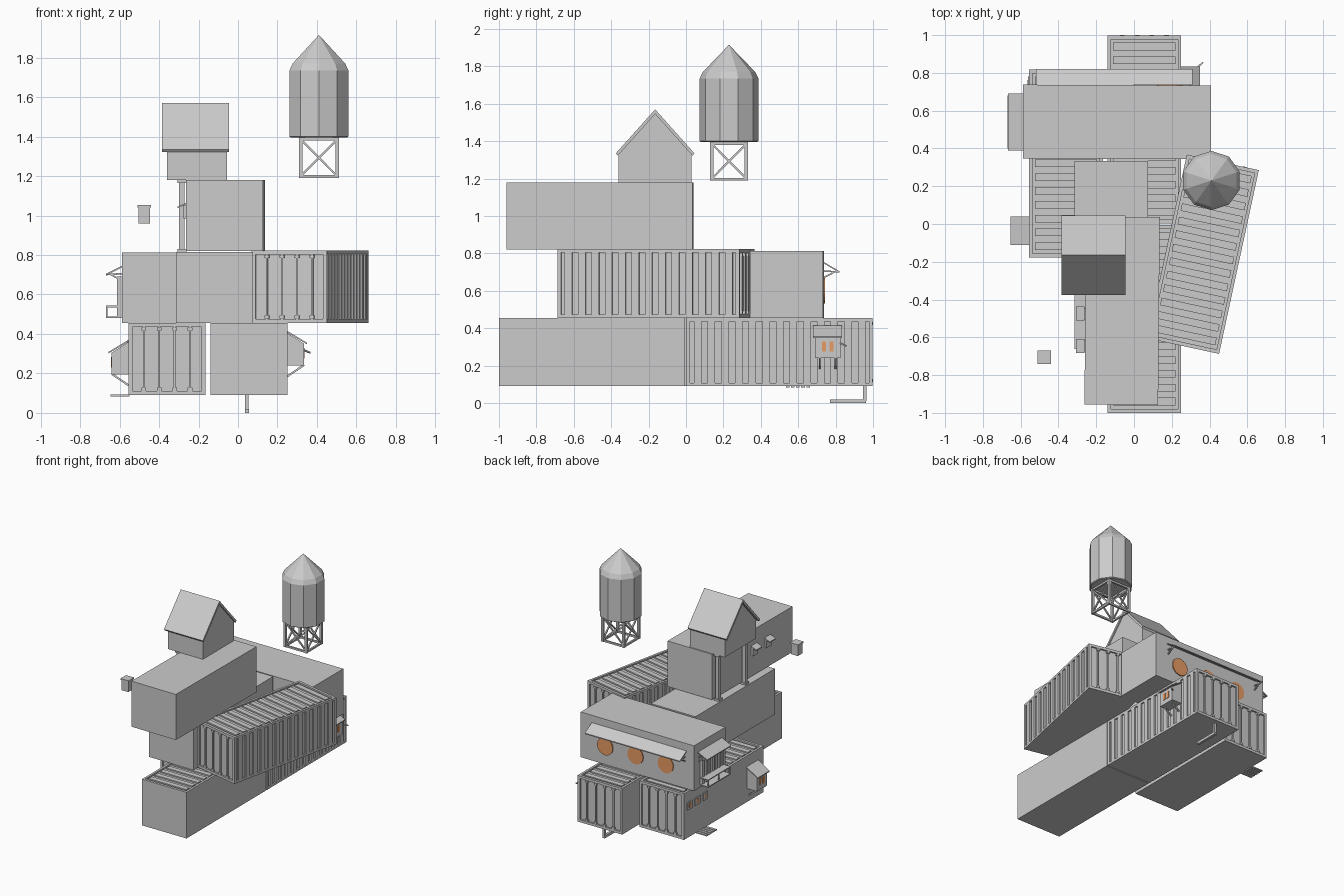
import bpy, bmesh, math
from mathutils import Matrix, Vector

if "Cube" in bpy.data.objects:
    bpy.data.objects.remove(bpy.data.objects["Cube"])


def material(name, rgb):
    m = bpy.data.materials.new(name)
    m.use_nodes = True
    m.diffuse_color = (*rgb, 1)
    m.node_tree.nodes["Principled BSDF"].inputs["Base Color"].default_value = (*rgb, 1)
    return m


GREY = material("plain grey", (0.6, 0.6, 0.6))
ORANGE = material("warm orange", (0.8, 0.33, 0.13))


def finish(name, bm, mat=GREY, loc=(0, 0, 0), turn=0):
    bmesh.ops.recalc_face_normals(bm, faces=bm.faces)
    me = bpy.data.meshes.new(name)
    bm.to_mesh(me)
    bm.free()
    me.materials.append(mat)
    ob = bpy.data.objects.new(name, me)
    ob.location = loc
    ob.rotation_euler.z = math.radians(turn)
    bpy.context.collection.objects.link(ob)
    return ob


def add_box(bm, lo, hi):
    lo, hi = Vector(lo), Vector(hi)
    m = Matrix.Translation((lo + hi) / 2) @ Matrix.Diagonal((*(hi - lo), 1))
    bmesh.ops.create_cube(bm, size=1, matrix=m)


def add_bar(bm, a, b, w):
    a, b = Vector(a), Vector(b)
    d = b - a
    m = Matrix.Translation((a + b) / 2) @ d.to_track_quat('Z', 'Y').to_matrix().to_4x4()
    bmesh.ops.create_cube(bm, size=1, matrix=m @ Matrix.Diagonal((w, w, d.length, 1)))


def add_prism(bm, profile, axis, a, b):
    """Extrude a closed 2D profile from a to b along axis 0 (y, z) or 1 (x, z)."""
    place = lambda t, p: (t, p[0], p[1]) if axis == 0 else (p[0], t, p[1])
    f = bm.faces.new([bm.verts.new(place(a, p)) for p in profile])
    step = (b - a, 0, 0) if axis == 0 else (0, b - a, 0)
    res = bmesh.ops.extrude_face_region(bm, geom=[f], use_keep_orig=True)
    bmesh.ops.translate(bm, vec=step, verts=[v for v in res["geom"] if isinstance(v, bmesh.types.BMVert)])


def box(name, lo, hi, mat=GREY):
    bm = bmesh.new()
    add_box(bm, lo, hi)
    return finish(name, bm, mat)


W, L, H, D = 0.39, 0.995, 0.365, 0.012


def container(name, loc, turn=0, sides=(), top=False, doors=(), height=H):
    """Cargo box along y; sides and doors hold -1 or 1 for the faces with relief."""
    bm = bmesh.new()
    x, y, h = W / 2, L / 2, height
    cut = lambda s, group: D if s in group else 0
    add_box(bm, (-x + cut(-1, sides), -y + cut(-1, doors), 0),
            (x - cut(1, sides), y - cut(1, doors), h - (D if top else 0)))
    pitch = (L - 0.045) / 13
    starts = [-y + 0.04 + i * pitch for i in range(13)]
    for s in sides:
        a, b = sorted((s * x, s * (x - D)))
        for u in starts:
            add_box(bm, (a, u, 0.018), (b, u + pitch * 0.55, h - 0.018))
        for z in (0, h - 0.018):
            add_box(bm, (a, -y, z), (b, y, z + 0.018))
        for v in (-y, y - 0.02):
            add_box(bm, (a, v, 0), (b, v + 0.02, h))
    if top:
        for u in starts:
            add_box(bm, (-x + 0.03, u, h - D), (x - 0.03, u + pitch * 0.55, h - 0.002))
        for s in (-1, 1):
            add_box(bm, (min(s * x, s * (x - 0.018)), -y, h - D), (max(s * x, s * (x - 0.018)), y, h))
            add_box(bm, (-x, min(s * y, s * (y - 0.02)), h - D), (x, max(s * y, s * (y - 0.02)), h))
    for s in doors:
        a, b = sorted((s * y, s * (y - D)))
        for u in (-x, x - 0.02):
            add_box(bm, (u, a, 0), (u + 0.02, b, h))
        for z in (0, h - 0.02):
            add_box(bm, (-x, a, z), (x, b, z + 0.02))
        # Lock bars with keepers at both ends
        for u in (-0.117, -0.039, 0.039, 0.117):
            add_bar(bm, (u, s * (y - 0.006), 0.01), (u, s * (y - 0.006), h - 0.01), 0.01)
            for z in (0.022, h - 0.038):
                add_box(bm, (u - 0.012, min(a, b), z), (u + 0.012, max(a, b) + 0.002 * (s > 0), z + 0.016))
    return finish(name, bm, GREY, loc, turn)


# Stacked containers
container("ground_front_container", (0.055, -0.5025, 0.09), top=True)
container("ground_rear_container", (0.055, 0.5, 0.09), sides=(1,), top=True, doors=(1,))
container("ground_side_container", (-0.36, 0.32, 0.09), top=True, doors=(-1, 1))
container("middle_cross_container", (-0.09, 0.54, 0.455), 89.7, height=0.357)
container("middle_side_container", (-0.12, -0.165, 0.455), height=0.36)
container("middle_angled_container", (0.365, -0.16, 0.455), -12.2, (-1, 1), True, (-1, 1), 0.368)
container("upper_container", (-0.063, -0.46, 0.82), -0.5, height=0.36)

# Gabled cabin with an overhanging roof
bm = bmesh.new()
add_prism(bm, [(-0.36, 1.18), (0.03, 1.18), (0.03, 1.34), (-0.165, 1.55), (-0.36, 1.34)], 0, -0.36, -0.055)
finish("cabin_walls", bm)
bm = bmesh.new()
add_prism(bm, [(-0.375, 1.335), (-0.165, 1.57), (0.045, 1.335), (0.035, 1.322),
               (-0.165, 1.545), (-0.365, 1.322)], 0, -0.385, -0.045)
finish("cabin_roof", bm)
for y in (-0.33, 0.005):
    bm = bmesh.new()
    add_box(bm, (-0.298, y - 0.014, 0.815), (-0.27, y + 0.014, 1.18))
    for z in (0.815, 1.165):
        add_box(bm, (-0.306, y - 0.022, z), (-0.262, y + 0.022, z + 0.015))
    finish("cabin_post", bm)

# Water tower: ten-sided tank on a braced stand
TX, TY = 0.41, 0.23
bm = bmesh.new()
rings = [(0.15, 1.395), (0.157, 1.4), (0.157, 1.735), (0.14, 1.77)]
loops = []
for r, z in rings:
    loops.append([bm.verts.new((r * math.sin(i * math.tau / 10), r * math.cos(i * math.tau / 10), z))
                  for i in range(10)])
tip = bm.verts.new((0, 0, 1.915))
bm.faces.new(loops[0])
for i in range(10):
    j = (i + 1) % 10
    for lower, upper in zip(loops, loops[1:]):
        bm.faces.new((lower[i], lower[j], upper[j], upper[i]))
    bm.faces.new((loops[-1][i], loops[-1][j], tip))
finish("tower_tank", bm, loc=(TX, TY, 0))
bm = bmesh.new()
corners = [(-0.092, -0.092), (0.092, -0.092), (0.092, 0.092), (-0.092, 0.092)]
for (ax, ay), (bx, by) in zip(corners, corners[1:] + corners[:1]):
    add_bar(bm, (ax, ay, 1.19), (ax, ay, 1.4), 0.018)
    for z in (1.197, 1.387):
        add_bar(bm, (ax, ay, z), (bx, by, z), 0.014)
    add_bar(bm, (ax, ay, 1.2), (bx, by, 1.385), 0.01)
    add_bar(bm, (bx, by, 1.2), (ax, ay, 1.385), 0.01)
finish("tower_stand", bm, loc=(TX, TY, 0))


def awning(bm, axis, wall, s, a, b, z, reach, drop, strut=True):
    """Sloping sheet and wall struts; s is the outward direction."""
    out = wall + s * reach
    add_prism(bm, [(wall, z), (out, z - drop), (out, z - drop - 0.008), (wall, z - 0.008)], axis, a, b)
    if strut:
        at = lambda t, d, h: (t, d, h) if axis == 0 else (d, t, h)
        for t in (a + 0.012, b - 0.012):
            add_bar(bm, at(t, wall, z - drop - 0.035), at(t, wall + s * reach * 0.8, z - drop), 0.008)
            add_bar(bm, at(t, wall, z - drop), at(t, out, z - drop - 0.004), 0.008)


# Long rear awning, end awning and counter on the cross container
bm = bmesh.new()
awning(bm, 0, 0.735, 1, -0.52, 0.31, 0.755, 0.085, 0.05)
finish("rear_awning", bm)
bm = bmesh.new()
awning(bm, 1, -0.588, -1, 0.39, 0.69, 0.745, 0.08, 0.04)
finish("end_awning", bm)
bm = bmesh.new()
for i in range(7):
    y = 0.4 + i * 0.04
    add_box(bm, (-0.612, y, 0.48), (-0.585, y + 0.025, 0.69))
for z in (0.48, 0.535):
    add_box(bm, (-0.67, 0.4, z), (-0.605, 0.68, z + 0.008))
for y in (0.405, 0.54, 0.67):
    add_bar(bm, (-0.664, y, 0.48), (-0.664, y, 0.54), 0.008)
finish("end_shutter_and_counter", bm)

# Round portholes on the rear wall
for x in (0.19, -0.075, -0.34):
    bm = bmesh.new()
    bmesh.ops.create_cone(bm, cap_ends=True, segments=24, radius1=0.068, radius2=0.068, depth=0.008,
                          matrix=Matrix.Rotation(math.pi / 2, 4, 'X'))
    finish("round_porthole", bm, ORANGE, (x, 0.738, 0.6))


def bay(name, wall, s, a, b, z):
    """Bay window box with awning, braces and two panes."""
    out = wall + s * 0.085
    bm = bmesh.new()
    add_box(bm, (min(wall, out), a + 0.01, z), (max(wall, out), b - 0.01, z + 0.11))
    awning(bm, 1, wall, s, a, b, z + 0.175, 0.1, 0.06, False)
    for y in (a + 0.035, b - 0.035):
        add_bar(bm, (wall, y, z - 0.055), (out, y, z + 0.003), 0.01)
    add_prism(bm, [(wall, z + 0.11), (out, z + 0.11), (wall, z + 0.165)], 1, a + 0.01, b - 0.01)
    finish(name, bm)
    for k in (-1, 1):
        y = (a + b) / 2 + k * 0.02
        box(name + "_pane", (out - 0.003, y - 0.011, z + 0.035), (out + 0.003, y + 0.011, z + 0.088), ORANGE)


bay("left_bay", 0.25, 1, 0.68, 0.835, 0.24)
bay("right_bay", -0.555, -1, -0.11, 0.04, 0.195)
add = bmesh.new()
add_bar(add, (0.33, 0.825, 0.32), (0.365, 0.855, 0.305), 0.008)
finish("left_bay_hook", add)

# Small hooded windows on the upper container
for y in (-0.475, -0.645):
    bm = bmesh.new()
    awning(bm, 1, -0.262, -1, y - 0.037, y + 0.037, 1.065, 0.045, 0.02, False)
    add_box(bm, (-0.275, y - 0.03, 0.985), (-0.255, y + 0.03, 1.05))
    finish("hooded_window", bm)

# Signs and slatted step on the ground side container
for y, w in ((0.75, 0.05), (0.65, 0.06), (0.555, 0.04)):
    box("sign_board", (-0.561, y - w / 2 - 0.006, 0.31), (-0.554, y + w / 2 + 0.006, 0.37))
    box("sign_face", (-0.563, y - w / 4, 0.322), (-0.56, y + w / 4, 0.358), ORANGE)
bm = bmesh.new()
for i in range(5):
    add_box(bm, (-0.645, 0.535 + i * 0.027, 0.083), (-0.55, 0.554 + i * 0.027, 0.092))
finish("slatted_step", bm)

# Drain pipe under the rear container
bm = bmesh.new()
add_bar(bm, (0.045, 0.955, 0.095), (0.045, 0.955, 0.012), 0.018)
add_bar(bm, (0.045, 0.963, 0.01), (0.045, 0.77, 0.01), 0.02)
finish("drain_pipe", bm)

# Hanging meter box with a lid
bm = bmesh.new()
add_box(bm, (-0.505, -0.735, 0.96), (-0.445, -0.675, 1.045))
add_box(bm, (-0.51, -0.74, 1.04), (-0.44, -0.67, 1.052))
finish("meter_box", bm)
